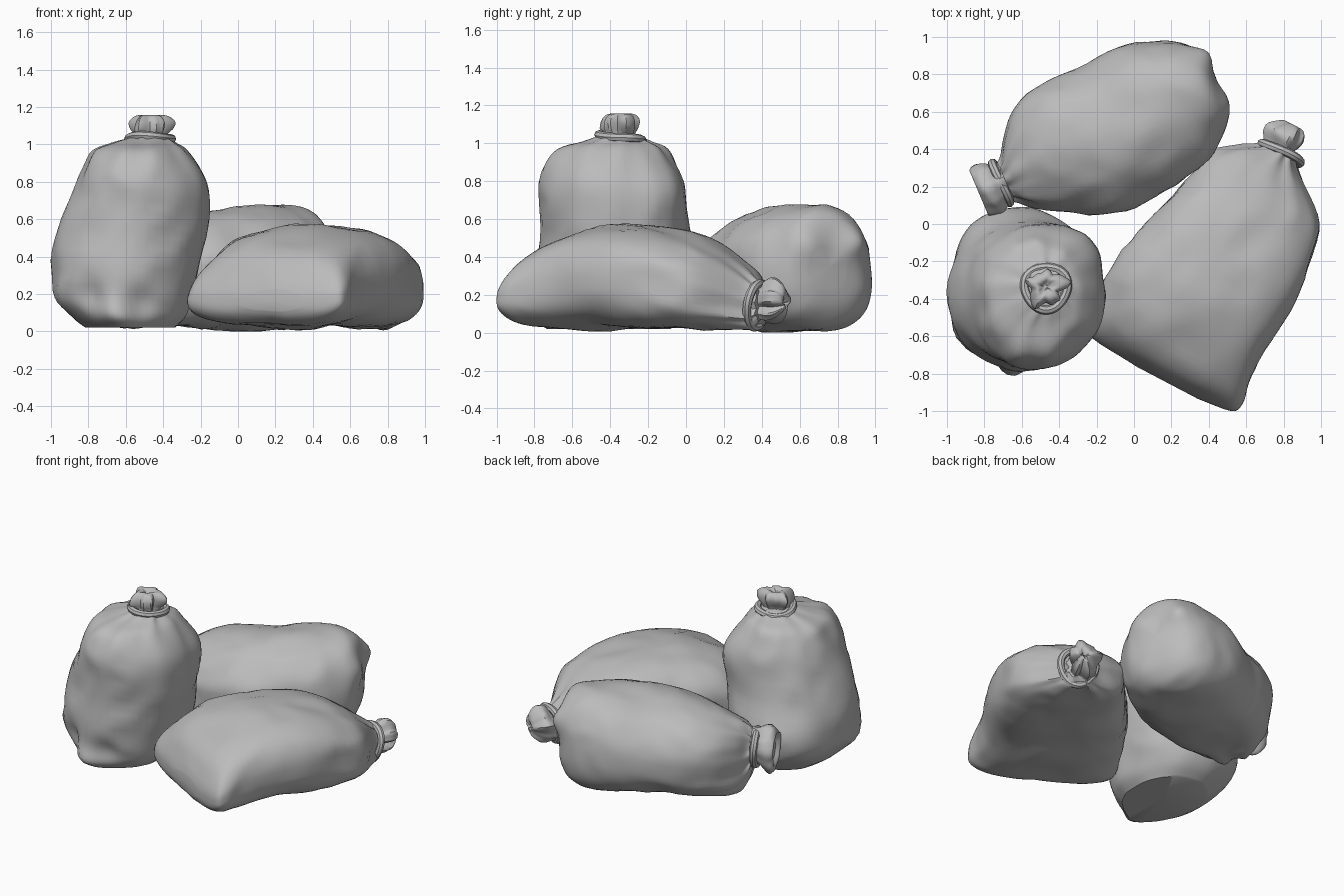
import bpy, bmesh, math
from mathutils import Vector, noise

cube = bpy.data.objects.get("Cube")
if cube:
    bpy.data.objects.remove(cube)

grey = bpy.data.materials.new("plain grey cloth")
grey.use_nodes = True
COLOUR = (0.5, 0.5, 0.5, 1)
grey.diffuse_color = COLOUR
grey.node_tree.nodes["Principled BSDF"].inputs["Base Color"].default_value = COLOUR


def finish(name, bm):
    """Turn a bmesh into a smooth shaded object."""
    bmesh.ops.recalc_face_normals(bm, faces=bm.faces)
    mesh = bpy.data.meshes.new(name)
    bm.to_mesh(mesh)
    bm.free()
    mesh.materials.append(grey)
    obj = bpy.data.objects.new(name, mesh)
    bpy.context.collection.objects.link(obj)
    bpy.ops.object.select_all(action='DESELECT')
    obj.select_set(True)
    bpy.context.view_layer.objects.active = obj
    bpy.ops.object.shade_smooth_by_angle(angle=math.radians(40))


def spline(rows, steps):
    """Catmull-Rom interpolation through rows of numbers."""
    out = []
    for i in range(len(rows) - 1):
        a, b, c, d = (rows[min(max(j, 0), len(rows) - 1)] for j in range(i - 1, i + 3))
        for k in range(steps):
            t = k / steps
            out.append([0.5 * (2 * q + (r - p) * t + (2 * p - 5 * q + 4 * r - s) * t * t
                               + (3 * q - p - 3 * r + s) * t ** 3)
                        for p, q, r, s in zip(a, b, c, d)])
    return out + [list(rows[-1])]


def power(x, e):
    return math.copysign(abs(x) ** e, x)


def loft(name, origin, frame, rows, steps, sides, pleat, reach, count, rough,
         belly=0.92, pulls=()):
    """Skin rounded sections (distance, side min/max, up min/max) along an axis."""
    axis, side, up = frame
    bm = bmesh.new()
    rings = []
    for s, u0, u1, v0, v1 in spline(rows, steps):
        ring = []
        fold = pleat * math.exp(-abs(s - rows[0][0]) / reach)
        for k in range(sides):
            a = math.tau * k / sides
            c, w = math.cos(a), math.sin(a)
            e = belly if w < 0 else 0.92
            ripple = 1 + fold * (math.sin(count * a) + 0.6 * math.sin((count + 4) * a + 1) - 0.4)
            centre = origin + axis * s + side * (u0 + u1) / 2 + up * (v0 + v1) / 2
            arm = (side * power(c, e) * (u1 - u0) / 2
                   + up * power(w, e) * (v1 - v0) / 2) * ripple
            p = centre + arm
            # soft dents and pinched creases in the cloth
            dent = noise.noise(p * 3.2) - 0.8 * abs(noise.noise(p * 5 + Vector((7, 3, 1))))
            p += arm.normalized() * rough * (dent + 0.15)
            for spot, shift, size in pulls:
                p += Vector(shift) * math.exp(-((p - Vector(spot)).length / size) ** 2)
            p.z = max(p.z, 0.0)
            ring.append(bm.verts.new(p))
        rings.append(ring)
    for r0, r1 in zip(rings, rings[1:]):
        for k in range(sides):
            n = (k + 1) % sides
            bm.faces.new((r0[k], r0[n], r1[n], r1[k]))
    for ring in (rings[0], rings[-1]):
        mid = sum((v.co for v in ring), Vector()) / sides
        tip = bm.verts.new(mid)
        for k in range(sides):
            bm.faces.new((ring[k], ring[(k + 1) % sides], tip))
    finish(name, bm)


def cord(name, centre, frame, radius, thick, tilt):
    """Tie around the neck, a slightly wavering tube."""
    axis, side, up = frame
    bm = bmesh.new()
    n, m = 32, 8
    grid = []
    for i in range(n):
        a = math.tau * i / n
        out = side * math.cos(a) + up * math.sin(a)
        base = centre + out * radius * (1 + 0.05 * math.sin(3 * a))
        base += axis * (tilt * math.sin(a) + 0.006 * math.sin(2 * a))
        grid.append([bm.verts.new(base + thick * (out * math.cos(math.tau * j / m)
                                                  + axis * math.sin(math.tau * j / m)))
                     for j in range(m)])
    for i in range(n):
        for j in range(m):
            g, h, k = grid[i], grid[(i + 1) % n], (j + 1) % m
            bm.faces.new((g[j], h[j], h[k], g[k]))
    finish(name, bm)


def tie(name, neck, frame, length, tilt, radius):
    """Cord and gathered ruffle outside the neck; frame axis points outward."""
    cord(name + "_cord", neck, frame, radius, 0.024, tilt)
    profile = ((-.2, .085), (.1, .085), (.4, .108), (.7, .11), (.95, .085), (1, .055), (.8, .02))
    rows = [(s * length, -r, r, -r, r) for s, r in profile]
    loft(name + "_ruffle", neck, frame, rows, 3, 40, 0.11, 1.0, 5, 0.09)


X, Y, Z = Vector((1, 0, 0)), Vector((0, 1, 0)), Vector((0, 0, 1))

# Standing sack, sections from neck to base
standing = [
    (1.04, -.56, -.38, -.45, -.24), (1.01, -.66, -.34, -.55, -.18),
    (.97, -.77, -.28, -.68, -.10), (.88, -.83, -.22, -.74, -.06),
    (.75, -.88, -.175, -.765, -.02), (.55, -.95, -.16, -.775, .02),
    (.33, -1.0, -.21, -.785, .08), (.18, -.985, -.26, -.77, .06),
    (.08, -.90, -.29, -.74, .0), (.02, -.82, -.34, -.69, -.08),
]
loft("standing_sack", Vector(), (Z, X, Y), standing, 4, 64, .08, .06, 9, .028,
     pulls=[((-.65, -.77, .04), (0, -.09, 0), .1), ((-.8, -.72, .2), (.03, .04, 0), .08),
            ((-.5, -.8, .15), (0, .04, 0), .09), ((-.25, -.12, .75), (.025, .03, 0), .18)])
tie("standing", Vector((-.47, -.34, 1.03)), (Z, X, Y), .125, -.015, .115)

# Front lying sack, sections from neck to flattened end
axis = Vector((-.465, -.886, 0)).normalized()
side = Vector((.886, -.465, 0)).normalized()
front = [
    (0, -.09, .09, .06, .24), (.05, -.14, .115, .03, .29), (.16, -.31, .25, .02, .385),
    (.3, -.37, .375, .02, .48), (.5, -.425, .415, .02, .55), (.75, -.49, .43, .02, .575),
    (1.0, -.53, .415, .02, .555), (1.2, -.50, .42, .025, .48), (1.31, -.45, .43, .04, .39),
    (1.37, -.35, .39, .08, .28), (1.395, -.15, .2, .12, .21),
]
loft("front_sack", Vector((.8, .4, 0)), (axis, side, Z), front, 4, 64, .09, .1, 9, .028,
     belly=.66, pulls=[((-.18, -.54, .15), (-.06, .01, 0), .13)])
tie("front", Vector((.785, .378, .15)), (-axis, side, Z), .165, .018, .115)

# Rear lying sack, sections from raised neck to rounded end
axis = Vector((.92, .39, 0)).normalized()
side = Vector((-.39, .92, 0)).normalized()
rear = [
    (0, -.09, .09, .22, .4), (.04, -.12, .13, .08, .44), (.1, -.18, .23, .02, .5),
    (.22, -.27, .35, .02, .56), (.4, -.36, .395, .02, .605), (.6, -.40, .405, .015, .635),
    (.85, -.38, .43, .01, .67), (1.03, -.32, .39, .01, .675), (1.15, -.24, .325, .04, .65),
    (1.23, -.16, .25, .12, .59), (1.26, -.07, .16, .23, .45),
]
loft("rear_sack", Vector((-.7, .22, 0)), (axis, side, Z), rear, 4, 64, .09, .1, 9, .028,
     belly=.74, pulls=[((.36, .88, .48), (.035, .03, 0), .08),
                       ((.47, .65, .45), (.03, 0, .02), .09)])
tie("rear", Vector((-.71, .22, .32)), (-axis, side, Z), .13, 0, .115)
